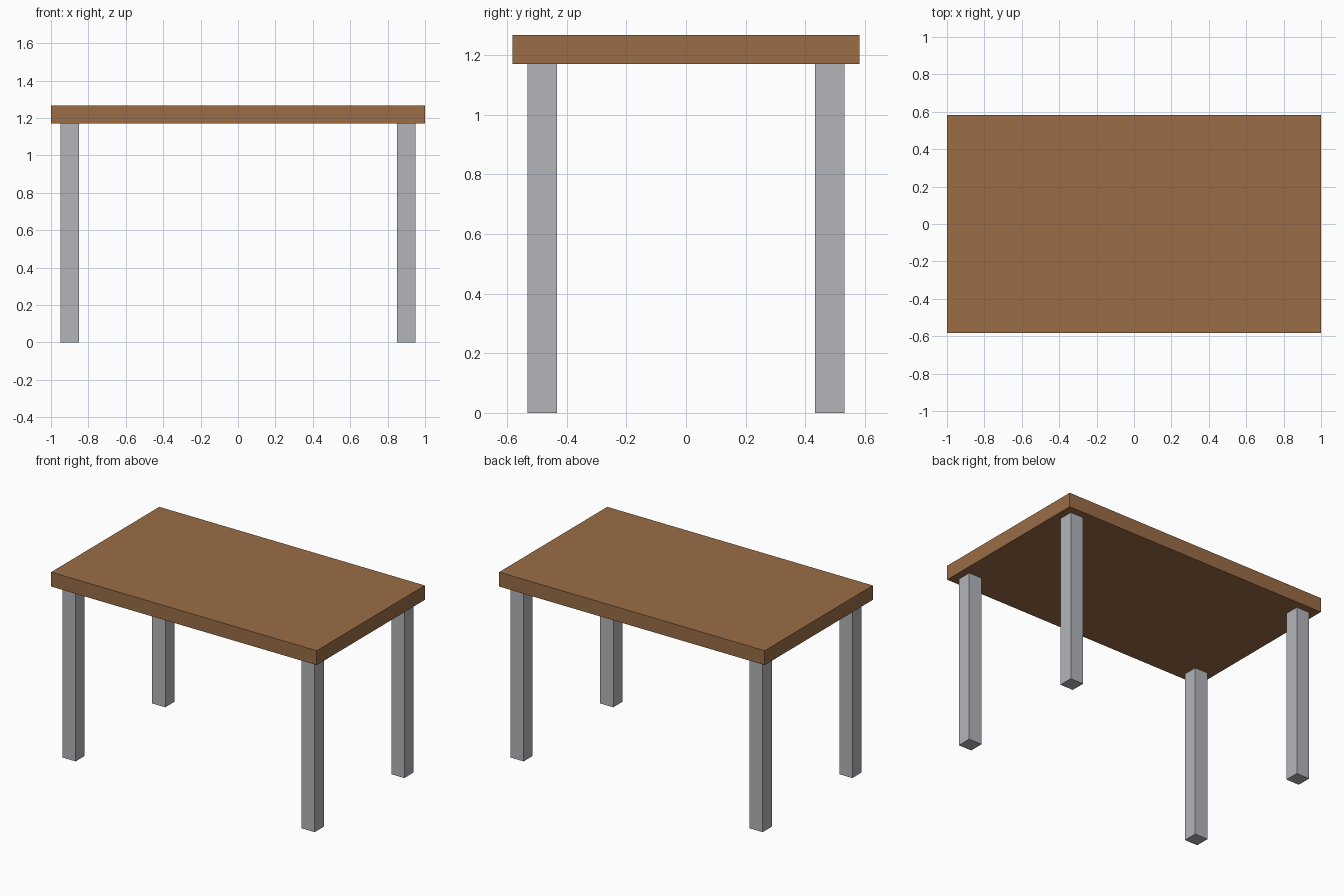
import bpy

if "Cube" in bpy.data.objects:
    bpy.data.objects.remove(bpy.data.objects["Cube"])


def material(name, rgb):
    m = bpy.data.materials.new(name)
    m.diffuse_color = (*rgb, 1.0)
    m.use_nodes = True
    m.node_tree.nodes["Principled BSDF"].inputs["Base Color"].default_value = m.diffuse_color
    return m


def box(name, centre, size, mat):
    bpy.ops.mesh.primitive_cube_add(size=1, location=centre)
    ob = bpy.context.object
    ob.name = name
    ob.scale = size
    bpy.ops.object.transform_apply(location=False, rotation=False, scale=True)
    ob.data.materials.append(mat)
    return ob


wood = material("brown wood", (0.328, 0.153, 0.061))
metal = material("grey metal", (0.456, 0.462, 0.485))

TOP_Z, LEG_H = 1.268, 1.17
LEG_W = 0.098

# Table top slab
box("table_top", (0, 0, (TOP_Z + LEG_H) / 2), (2.0, 1.163, TOP_Z - LEG_H), wood)

# Four square legs, inset from the corners
for side, sx in (("left", -1), ("right", 1)):
    for end, sy in (("front", -1), ("back", 1)):
        box(f"{end}_{side}_leg", (sx * 0.90, sy * 0.482, LEG_H / 2),
            (LEG_W, LEG_W, LEG_H), metal)
